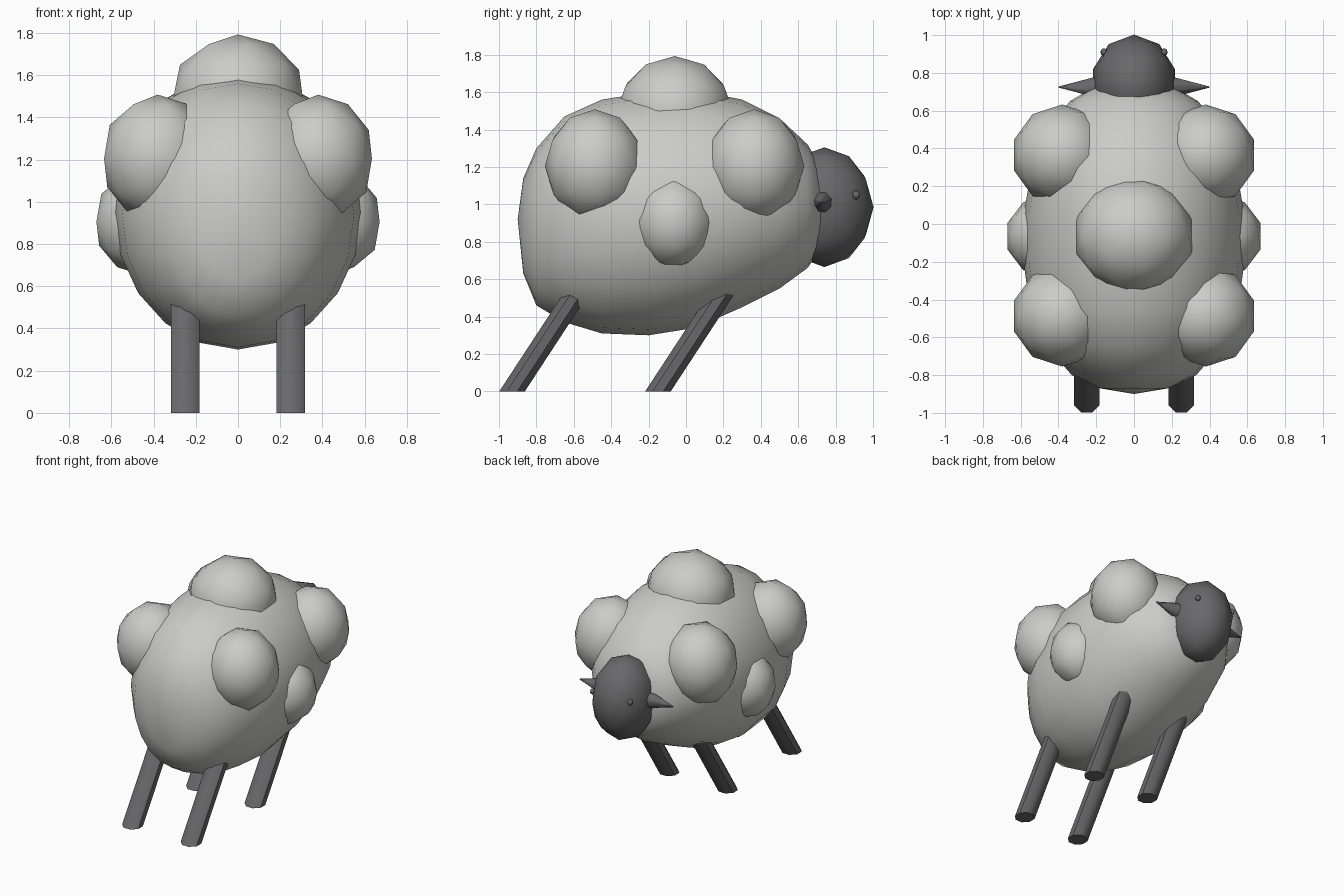
import bpy, bmesh, math
from mathutils import Vector, Matrix

if "Cube" in bpy.data.objects:
    bpy.data.objects.remove(bpy.data.objects["Cube"])


def material(name, rgb):
    m = bpy.data.materials.new(name)
    m.diffuse_color = (*rgb, 1)
    m.use_nodes = True
    m.node_tree.nodes["Principled BSDF"].inputs["Base Color"].default_value = m.diffuse_color
    return m


wool = material("wool grey", (0.60, 0.60, 0.58))
dark = material("dark grey", (0.14, 0.14, 0.145))


def finish(name, bm, mat, angle=60):
    bmesh.ops.recalc_face_normals(bm, faces=bm.faces)
    me = bpy.data.meshes.new(name)
    bm.to_mesh(me)
    bm.free()
    ob = bpy.data.objects.new(name, me)
    bpy.context.collection.objects.link(ob)
    me.materials.append(mat)
    bpy.ops.object.select_all(action='DESELECT')
    ob.select_set(True)
    bpy.context.view_layer.objects.active = ob
    bpy.ops.object.shade_smooth_by_angle(angle=math.radians(angle))
    return ob


def blob(name, centre, radii, mat, sub=2):
    bm = bmesh.new()
    bmesh.ops.create_icosphere(bm, subdivisions=sub, radius=1.01)
    bmesh.ops.transform(bm, verts=bm.verts,
                        matrix=Matrix.Translation(centre) @ Matrix.Diagonal((*radii, 1)))
    return finish(name, bm, mat)


# body: elliptical rings along y (y, bottom, top, half width) between two poles
stations = [(-0.87, 0.63, 1.14, 0.18), (-0.80, 0.46, 1.30, 0.33), (-0.65, 0.37, 1.47, 0.46),
            (-0.45, 0.31, 1.56, 0.55), (-0.20, 0.30, 1.60, 0.585), (0.05, 0.34, 1.61, 0.585),
            (0.30, 0.45, 1.56, 0.54), (0.50, 0.55, 1.46, 0.46), (0.65, 0.66, 1.32, 0.34),
            (0.72, 0.76, 1.20, 0.22)]
N = 20
bm = bmesh.new()
rings = []
for y, lo, hi, hw in stations:
    rings.append([bm.verts.new((hw * math.cos(2 * math.pi * i / N), y,
                                (lo + hi) / 2 + (hi - lo) / 2 * math.sin(2 * math.pi * i / N)))
                  for i in range(N)])
for a, b in zip(rings, rings[1:]):
    for i in range(N):
        j = (i + 1) % N
        bm.faces.new((a[i], a[j], b[j], b[i]))
for ring, pole in ((rings[0], (0, -0.90, 0.92)), (rings[-1], (0, 0.74, 0.99))):
    p = bm.verts.new(pole)
    for i in range(N):
        bm.faces.new((ring[i], ring[(i + 1) % N], p))
finish("body", bm, wool, 80)

# wool tufts, head
blob("top_tuft", (0, -0.06, 1.49), (0.32, 0.31, 0.30), wool)
blob("head", (0, 0.74, 0.985), (0.225, 0.26, 0.317), dark)


# tapered tube between two points with ends kept perpendicular to an axis
def tube(name, a, b, r1, r2, axis, mat, sides):
    bm = bmesh.new()
    rot = Vector((0, 0, 1)).rotation_difference(axis).to_matrix()
    ends = []
    for p, r in ((a, r1), (b, r2)):
        ends.append([bm.verts.new(Vector(p) + rot @ Vector((
            r * math.cos(2 * math.pi * (i + 0.5) / sides),
            r * math.sin(2 * math.pi * (i + 0.5) / sides), 0))) for i in range(sides)])
    for i in range(sides):
        j = (i + 1) % sides
        bm.faces.new((ends[0][i], ends[0][j], ends[1][j], ends[1][i]))
    bm.faces.new(ends[0])
    bm.faces.new(ends[1])
    return finish(name, bm, mat, 50)


for s, side in ((-1, "left"), (1, "right")):
    blob(f"{side}_upper_tuft_a", (s * 0.38, -0.487, 1.205), (0.265, 0.265, 0.30), wool)
    blob(f"{side}_upper_tuft_b", (s * 0.38, 0.365, 1.205), (0.265, 0.265, 0.30), wool)
    blob(f"{side}_middle_tuft", (s * 0.45, -0.065, 0.905), (0.23, 0.22, 0.25), wool)
    # ears and eyes
    tube(f"{side}_ear", (s * 0.17, 0.725, 1.01), (s * 0.40, 0.725, 1.01),
         0.068, 0.003, Vector((s, 0, 0)), dark, 8)
    blob(f"{side}_eye", (s * 0.16, 0.91, 1.05), (0.02, 0.022, 0.026), dark, 1)
    # slanted legs with flat feet
    for part, y in (("front", -0.93), ("back", -0.15)):
        tube(f"{side}_{part}_leg", (s * 0.25, y, 0), (s * 0.25, y + 0.36, 0.55),
             0.074, 0.074, Vector((0, 0, 1)), dark, 8)
